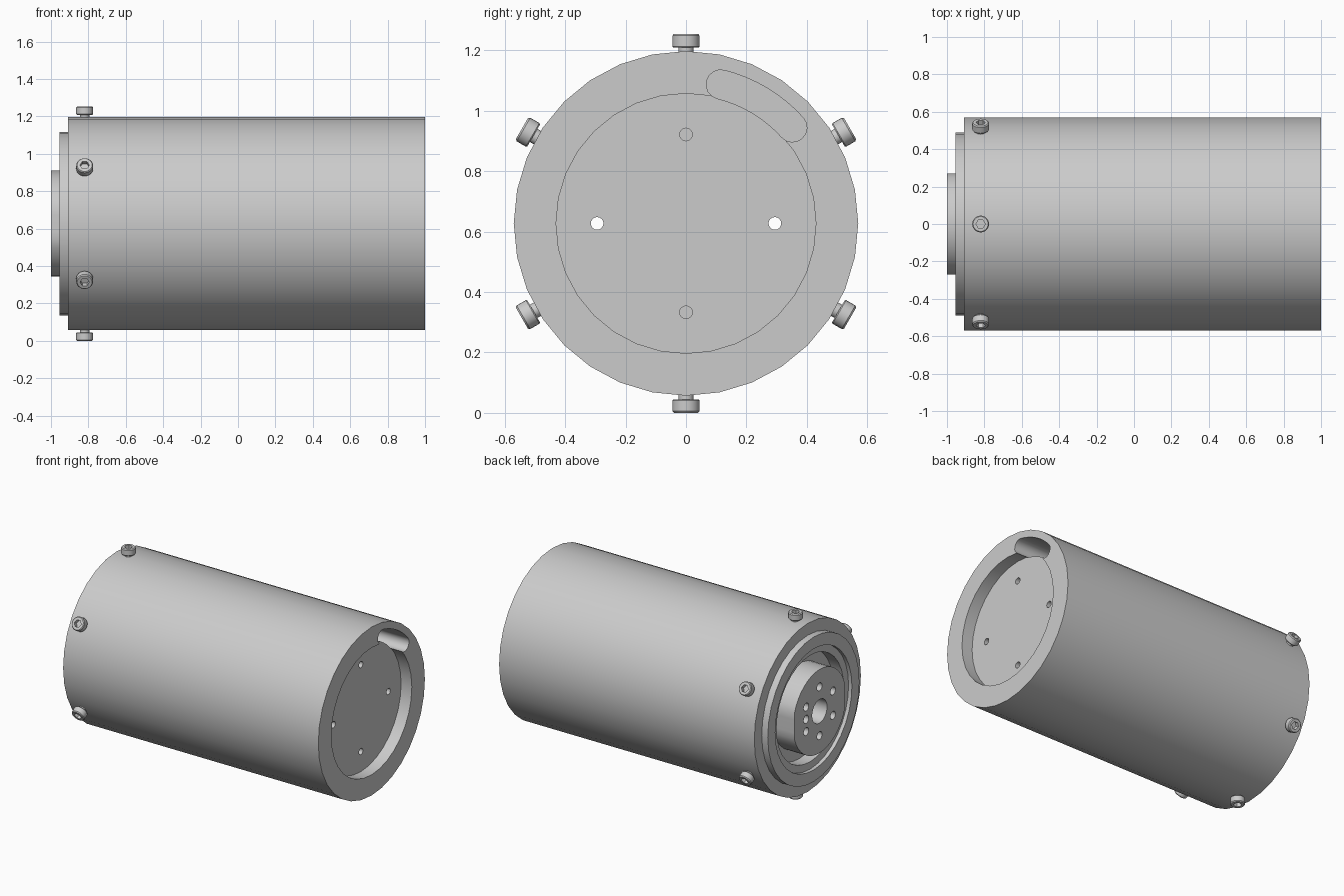
import bpy
import bmesh
from math import sin, cos, pi, radians
from mathutils import Matrix

cube = bpy.data.objects.get("Cube")
if cube:
    bpy.data.objects.remove(cube, do_unlink=True)

AXIS_Z = 0.627   # height of the cylinder axis

grey = bpy.data.materials.new("machined_grey")
grey.use_nodes = True
grey.diffuse_color = (0.6, 0.6, 0.6, 1)
grey.node_tree.nodes["Principled BSDF"].inputs["Base Color"].default_value = (0.6, 0.6, 0.6, 1)


def make(name, bm):
    """Turn a bmesh into a grey object sitting on the main axis."""
    bmesh.ops.recalc_face_normals(bm, faces=bm.faces)
    mesh = bpy.data.meshes.new(name)
    bm.to_mesh(mesh)
    bm.free()
    mesh.materials.append(grey)
    obj = bpy.data.objects.new(name, mesh)
    bpy.context.collection.objects.link(obj)
    obj.location.z = AXIS_Z
    return obj


def prism(bm, rings):
    """Skin a list of equal-length point rings and cap both ends."""
    rings = [[bm.verts.new(p) for p in ring] for ring in rings]
    n = len(rings[0])
    for a, b in zip(rings, rings[1:]):
        for i in range(n):
            j = (i + 1) % n
            bm.faces.new((a[i], a[j], b[j], b[i]))
    bm.faces.new(rings[0])
    bm.faces.new(rings[-1])


def lathe(bm, profile, segments, y=0, z=0):
    """Revolve (x, radius) points around an axis parallel to x."""
    turn = [2 * pi * i / segments for i in range(segments)]
    prism(bm, [[(x, y + r * sin(a), z + r * cos(a)) for a in turn] for x, r in profile])


def cut(obj, bm):
    """Subtract a bmesh from an object."""
    cutter = make("cutter", bm)
    cutter.hide_render = True
    mod = obj.modifiers.new("cut", "BOOLEAN")
    mod.operation = "DIFFERENCE"
    mod.solver = "EXACT"
    mod.object = cutter
    bpy.context.view_layer.update()
    bpy.context.view_layer.objects.active = obj
    bpy.ops.object.modifier_apply(modifier=mod.name)
    bpy.data.objects.remove(cutter, do_unlink=True)


def smooth(obj):
    bpy.ops.object.select_all(action="DESELECT")
    obj.select_set(True)
    bpy.context.view_layer.objects.active = obj
    bpy.ops.object.shade_smooth_by_angle(angle=radians(30))


# Housing: recessed end, outer wall, stepped collar and annular well
bm = bmesh.new()
lathe(bm, [(0.92, 0.43), (1, 0.43), (1, 0.57), (-0.91, 0.57), (-0.91, 0.49),
           (-0.955, 0.49), (-0.955, 0.41), (-0.93, 0.41), (-0.93, 0.36),
           (-0.85, 0.36)], 32)
housing = make("housing", bm)

# Curved cable slot beside the recess
MID, HALF, START, END = 0.474, 0.048, radians(14), radians(48)
outline = []
for i in range(9):
    a = START + (END - START) * i / 8
    outline.append(((MID + HALF) * sin(a), (MID + HALF) * cos(a)))
for i in range(1, 8):
    a = END + pi * i / 8
    outline.append((MID * sin(END) + HALF * sin(a), MID * cos(END) + HALF * cos(a)))
for i in range(9):
    a = END + (START - END) * i / 8
    outline.append(((MID - HALF) * sin(a), (MID - HALF) * cos(a)))
for i in range(1, 8):
    a = START + pi + pi * i / 8
    outline.append((MID * sin(START) + HALF * sin(a), MID * cos(START) + HALF * cos(a)))
bm = bmesh.new()
prism(bm, [[(x, y, z) for y, z in outline] for x in (0.75, 1.1)])
cut(housing, bm)

# Side holes run right through, upper and lower ones are blind
bm = bmesh.new()
for s in (-1, 1):
    lathe(bm, [(-1.1, 0.021), (1.1, 0.021)], 16, y=s * 0.294)
    lathe(bm, [(0.8, 0.021), (1.1, 0.021)], 16, z=s * 0.294)
cut(housing, bm)
smooth(housing)

# Output hub with two flats, a centre bore and bolt holes
bm = bmesh.new()
lathe(bm, [(-1, 0.283), (-0.84, 0.283)], 40)
for v in bm.verts:
    v.co.y = max(-0.27, min(0.27, v.co.y))
hub = make("output_hub", bm)
bm = bmesh.new()
lathe(bm, [(-1.1, 0.08), (-0.87, 0.08)], 24)
for i in range(6):
    a = i * pi / 3
    lathe(bm, [(-1.1, 0.027), (-0.9, 0.027)], 16, y=0.165 * sin(a), z=0.165 * cos(a))
lathe(bm, [(-1.1, 0.027), (-0.9, 0.027)], 16, y=0.143)
cut(hub, bm)
smooth(hub)

# Socket-head screws around the collar end
bm = bmesh.new()
lathe(bm, [(0.5, 0.025), (0.582, 0.025), (0.582, 0.042), (0.586, 0.045),
           (0.621, 0.045), (0.627, 0.04)], 24)
screw = make("screw_1", bm)
bm = bmesh.new()
lathe(bm, [(0.6, 0.025), (0.7, 0.025)], 6)
cut(screw, bm)
smooth(screw)
for i in range(6):
    obj = screw
    if i:
        obj = bpy.data.objects.new(f"screw_{i + 1}", screw.data)
        bpy.context.collection.objects.link(obj)
    obj.matrix_world = (Matrix.Translation((-0.82, 0, AXIS_Z))
                        @ Matrix.Rotation(-i * pi / 3, 4, "X")
                        @ Matrix.Rotation(-pi / 2, 4, "Y"))
